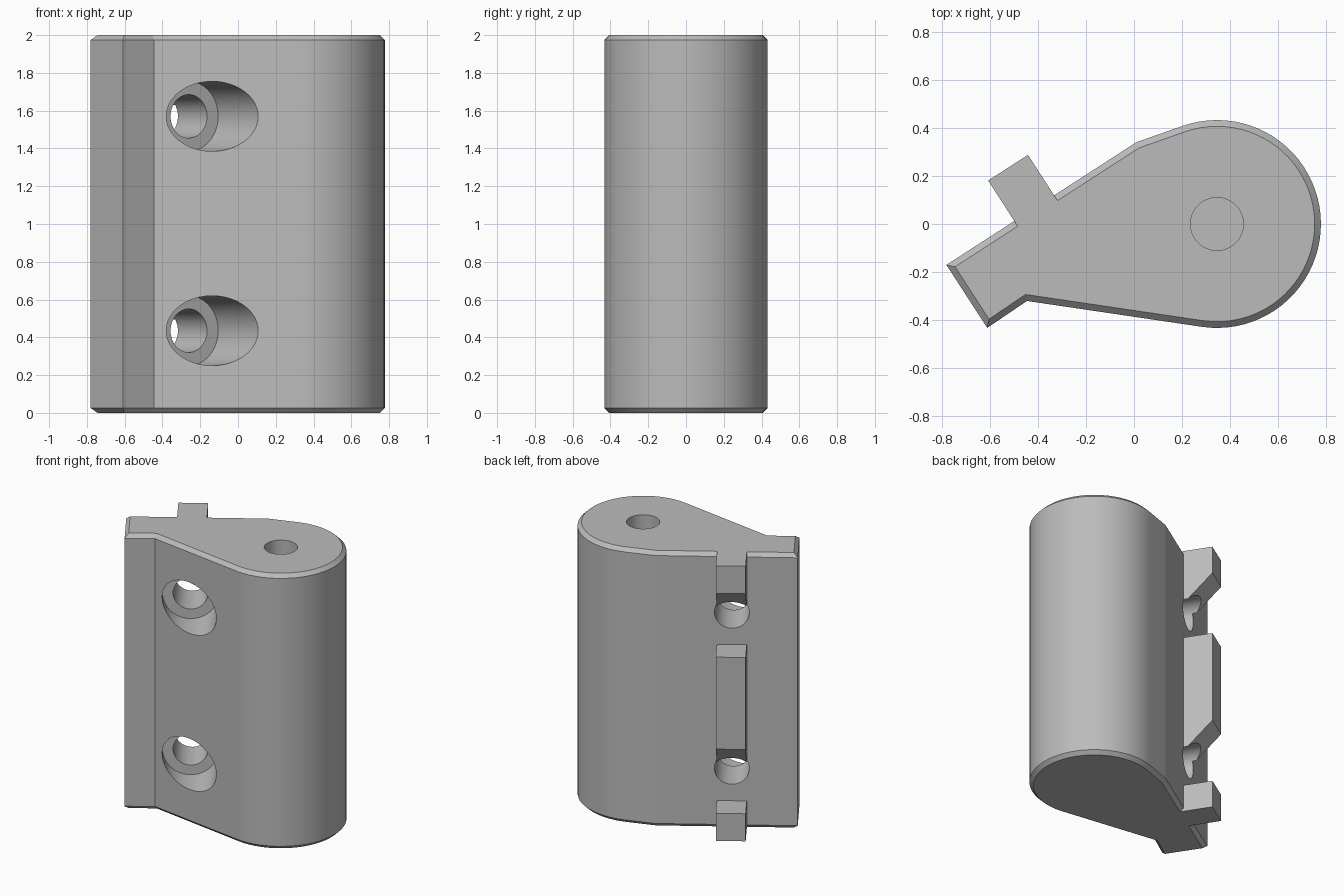
import bpy, bmesh
from math import radians, cos, sin
from mathutils import Vector, Matrix

cube = bpy.data.objects.get("Cube")
if cube:
    bpy.data.objects.remove(cube, do_unlink=True)

grey = bpy.data.materials.new("plain grey")
grey.use_nodes = True
grey.diffuse_color = (0.5, 0.5, 0.5, 1)
grey.node_tree.nodes["Principled BSDF"].inputs["Base Color"].default_value = grey.diffuse_color

HEIGHT, CHAMFER = 2.0, 0.026
PIN = Vector((0.345, 0, 0))
RADIUS = 0.432
HOLE_HEIGHTS = (0.435, 1.57)

# Local frame of the slanted back face: along it, out of it, up
along = Vector((0.79, 0.51, 0)).normalized()
out = Vector((-along.y, along.x, 0))
tab_centre = Vector((-0.415, 0.066, 0))


def make_object(name, bm):
    bmesh.ops.recalc_face_normals(bm, faces=bm.faces)
    mesh = bpy.data.meshes.new(name)
    bm.to_mesh(mesh)
    bm.free()
    mesh.materials.append(grey)
    obj = bpy.data.objects.new(name, mesh)
    bpy.context.collection.objects.link(obj)
    return obj


def prism(name, points, offset, chamfer=0):
    """Extrude a flat outline, optionally chamfering both end rims."""
    bm = bmesh.new()
    cap = bm.faces.new([bm.verts.new(p) for p in points])
    ext = bmesh.ops.extrude_face_region(bm, geom=[cap])["geom"]
    bmesh.ops.translate(bm, vec=offset, verts=[g for g in ext if isinstance(g, bmesh.types.BMVert)])
    bmesh.ops.recalc_face_normals(bm, faces=bm.faces)
    if chamfer:
        rims = [e for e in bm.edges if abs(e.verts[0].co.z - e.verts[1].co.z) < 1e-5]
        bmesh.ops.bevel(bm, geom=rims, offset=chamfer, offset_type='OFFSET',
                        segments=1, affect='EDGES', profile=0.5)
    return make_object(name, bm)


def rod(name, radius, start, end):
    """Cylinder between two points."""
    axis = end - start
    turn = axis.to_track_quat('Z', 'Y').to_matrix().to_4x4()
    bm = bmesh.new()
    bmesh.ops.create_cone(bm, cap_ends=True, segments=48, radius1=radius, radius2=radius,
                          depth=axis.length,
                          matrix=Matrix.Translation((start + end) / 2) @ turn)
    return make_object(name, bm)


def combine(target, other, operation):
    mod = target.modifiers.new(operation, 'BOOLEAN')
    mod.operation, mod.solver, mod.object = operation, 'EXACT', other
    bpy.context.view_layer.objects.active = target
    bpy.ops.object.modifier_apply(modifier=mod.name)
    bpy.data.objects.remove(other, do_unlink=True)


# Main body: teardrop outline with a stepped foot
outline = [Vector(p) for p in ((0.01, 0.34, 0), (-0.78, -0.17, 0), (-0.61, -0.432, 0), (-0.445, -0.32, 0))]
first, last, steps = -98.2, 108.9, 44
for i in range(steps + 1):
    a = radians(first + (last - first) * i / steps)
    outline.append(PIN + RADIUS * Vector((cos(a), sin(a), 0)))
body = prism("hinge_body", outline, Vector((0, 0, HEIGHT)), CHAMFER)

# Hooks on the back: flat tops and slanted undersides
REACH, ROOT, WIDTH = 0.2, -0.06, 0.197
for top, low, slant in ((2.0, 1.8, True), (1.336, 0.667, True), (0.2, 0.0, False)):
    drop = REACH - ROOT if slant else 0
    side = [(ROOT, top), (REACH, top), (REACH, low), (ROOT, low - drop)]
    points = [tab_centre - along * WIDTH / 2 + out * d + Vector((0, 0, z)) for d, z in side]
    combine(body, prism("hook", points, along * WIDTH), 'UNION')

# Screw holes with wide recesses from the front
for z in HOLE_HEIGHTS:
    c = tab_centre + Vector((0, 0, z))
    combine(body, rod("screw_hole", 0.115, c - out * 0.5, c + out * 0.4), 'DIFFERENCE')
    combine(body, rod("screw_recess", 0.185, c - out * 0.9, c - out * 0.285), 'DIFFERENCE')

# Blind pin hole from the top
combine(body, rod("pin_hole", 0.11, PIN + Vector((0, 0, 0.3)), PIN + Vector((0, 0, 2.2))), 'DIFFERENCE')

bpy.ops.object.select_all(action='DESELECT')
body.select_set(True)
bpy.context.view_layer.objects.active = body
bpy.ops.object.shade_smooth_by_angle(angle=radians(12))
